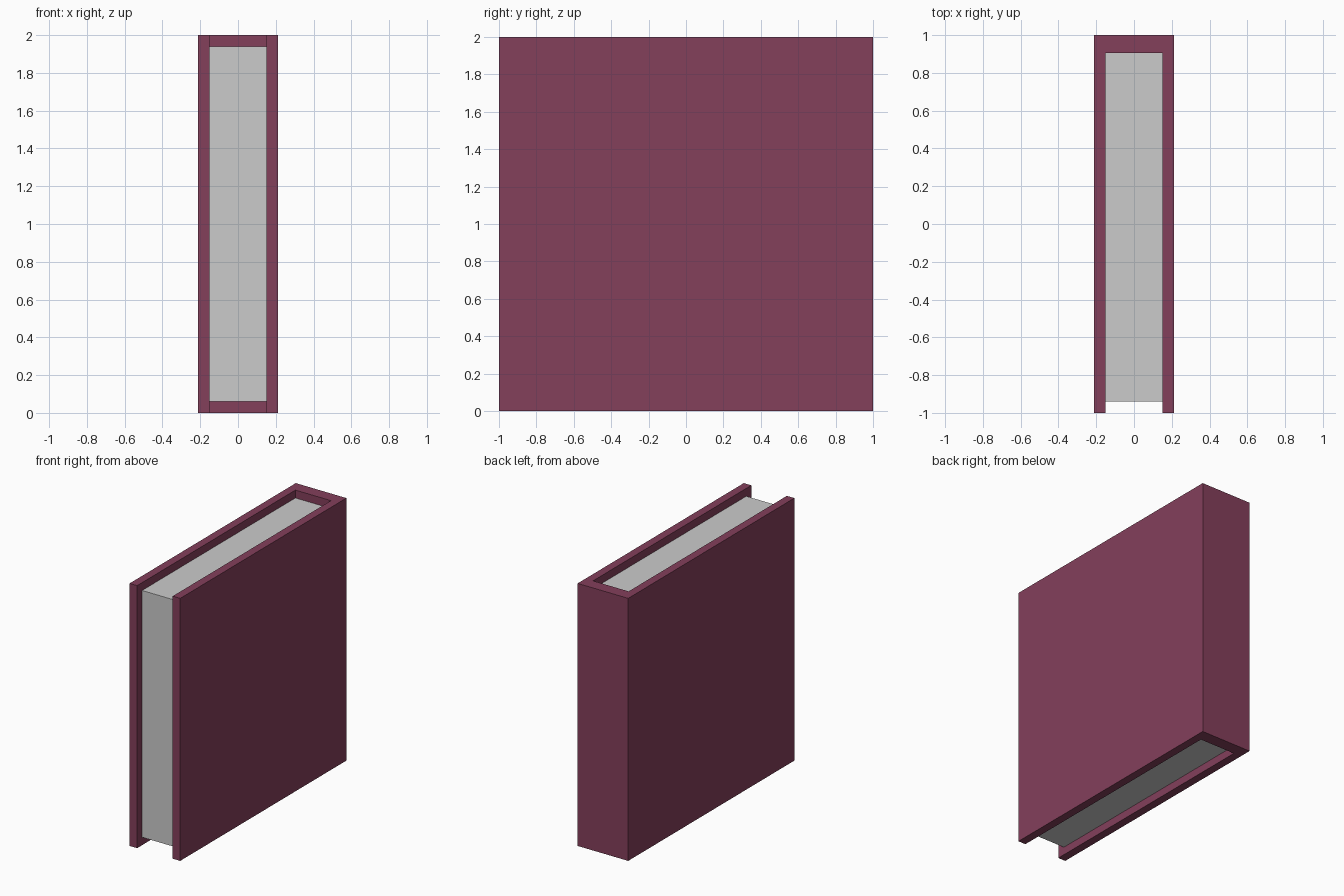
import bpy
import bmesh

if "Cube" in bpy.data.objects:
    bpy.data.objects.remove(bpy.data.objects["Cube"])

HEIGHT = 2.0
OUT_X, IN_X = 0.213, 0.15
SPINE_Y = 0.905


def prism(name, outline, z0, z1):
    """Extrude a flat xy outline from z0 up to z1."""
    bm = bmesh.new()
    base = bm.faces.new([bm.verts.new((x, y, z0)) for x, y in outline])
    top = bmesh.ops.extrude_face_region(bm, geom=[base])["geom"]
    verts = [v for v in top if isinstance(v, bmesh.types.BMVert)]
    bmesh.ops.translate(bm, verts=verts, vec=(0, 0, z1 - z0))
    bmesh.ops.recalc_face_normals(bm, faces=bm.faces)
    mesh = bpy.data.meshes.new(name)
    bm.to_mesh(mesh)
    bm.free()
    obj = bpy.data.objects.new(name, mesh)
    bpy.context.collection.objects.link(obj)
    return obj


# Cover: two boards joined by the spine as one U profile
half = [(OUT_X, 1), (OUT_X, -1), (IN_X, -1), (IN_X, SPINE_Y)]
cover = prism("book_cover", half + [(-x, y) for x, y in reversed(half)], 0, HEIGHT)
red = bpy.data.materials.new("cover_burgundy")
red.diffuse_color = (0.23, 0.05, 0.105, 1)
red.use_nodes = True
red.node_tree.nodes["Principled BSDF"].inputs["Base Color"].default_value = red.diffuse_color
cover.data.materials.append(red)

# Page block, set back from the open edges
prism("page_block", [(-IN_X, -0.94), (IN_X, -0.94), (IN_X, SPINE_Y), (-IN_X, SPINE_Y)],
      0.06, HEIGHT - 0.06)
